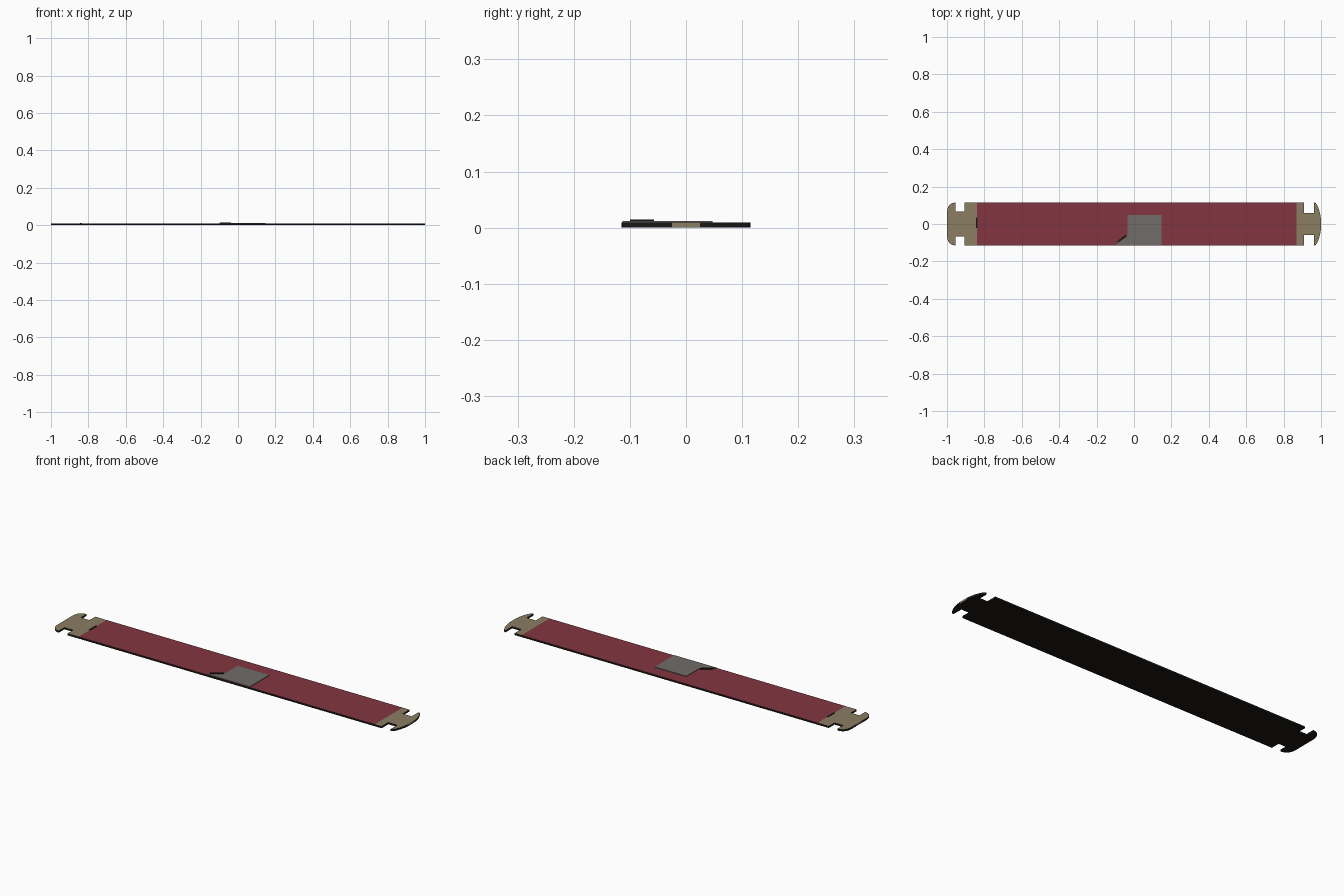
import bpy, bmesh

if "Cube" in bpy.data.objects:
    bpy.data.objects.remove(bpy.data.objects["Cube"])


def material(name, rgb):
    m = bpy.data.materials.new(name)
    m.diffuse_color = (*rgb, 1)
    m.use_nodes = True
    m.node_tree.nodes["Principled BSDF"].inputs["Base Color"].default_value = m.diffuse_color
    return m


BLACK = material("black", (0.010, 0.009, 0.008))
RED = material("dark red", (0.23, 0.036, 0.053))
TAN = material("tan", (0.26, 0.205, 0.12))
GREY = material("warm grey", (0.165, 0.150, 0.140))


def plate(name, outline, z0, z1, mats, cuts=(), rule=None):
    """Extruded flat outline, optionally cut across x and coloured by a rule."""
    bm = bmesh.new()
    face = bm.faces.new([bm.verts.new((x, y, z0)) for x, y in outline])
    up = bmesh.ops.extrude_face_region(bm, geom=[face])["geom"]
    for v in up:
        if isinstance(v, bmesh.types.BMVert):
            v.co.z = z1
    for x in cuts:
        bmesh.ops.bisect_plane(bm, geom=bm.verts[:] + bm.edges[:] + bm.faces[:],
                               plane_co=(x, 0, 0), plane_no=(1, 0, 0))
    bmesh.ops.recalc_face_normals(bm, faces=bm.faces[:])
    bm.normal_update()
    if rule:
        for f in bm.faces:
            f.material_index = rule(f)
    me = bpy.data.meshes.new(name)
    bm.to_mesh(me)
    bm.free()
    for m in mats:
        me.materials.append(m)
    ob = bpy.data.objects.new(name, me)
    bpy.context.collection.objects.link(ob)
    return ob


# Strap: half outline from left end to right end, mirrored across y
half = [(-1, 0.025), (-1, 0.07), (-0.995, 0.09), (-0.985, 0.104), (-0.972, 0.112),
        (-0.955, 0.115), (-0.955, 0.068), (-0.905, 0.068), (-0.905, 0.115),
        (0.91, 0.115), (0.91, 0.06), (0.962, 0.06), (0.962, 0.115),
        (0.972, 0.112), (0.982, 0.096), (0.991, 0.072), (0.997, 0.045), (1, 0.025)]
outline = half + [(x, -y) for x, y in reversed(half)]


def strap_colour(f):
    c = f.calc_center_median()
    if f.normal.z > 0.5:
        return 1 if -0.84 < c.x < 0.87 else 2
    return 2 if abs(c.x) > 0.999 and abs(c.y) < 0.02 else 0


plate("strap", outline, 0, 0.0095, [BLACK, RED, TAN], (-0.84, 0.87), strap_colour)

# Grey patch with a slanted lower corner
plate("patch", [(-0.035, 0.047), (-0.035, -0.055), (-0.10, -0.113),
                (0.147, -0.113), (0.147, 0.047)], 0.0095, 0.0122, [GREY])

# Dark strip along the slanted corner, and small dark tab on the left seam
plate("patch_edge_strip", [(-0.095, -0.097), (-0.085, -0.100), (-0.038, -0.066),
                           (-0.040, -0.057), (-0.055, -0.064)], 0.0095, 0.0148, [BLACK])
plate("seam_tab", [(-0.845, -0.022), (-0.837, -0.022), (-0.837, 0.034),
                   (-0.845, 0.034)], 0.0095, 0.0115, [BLACK])
